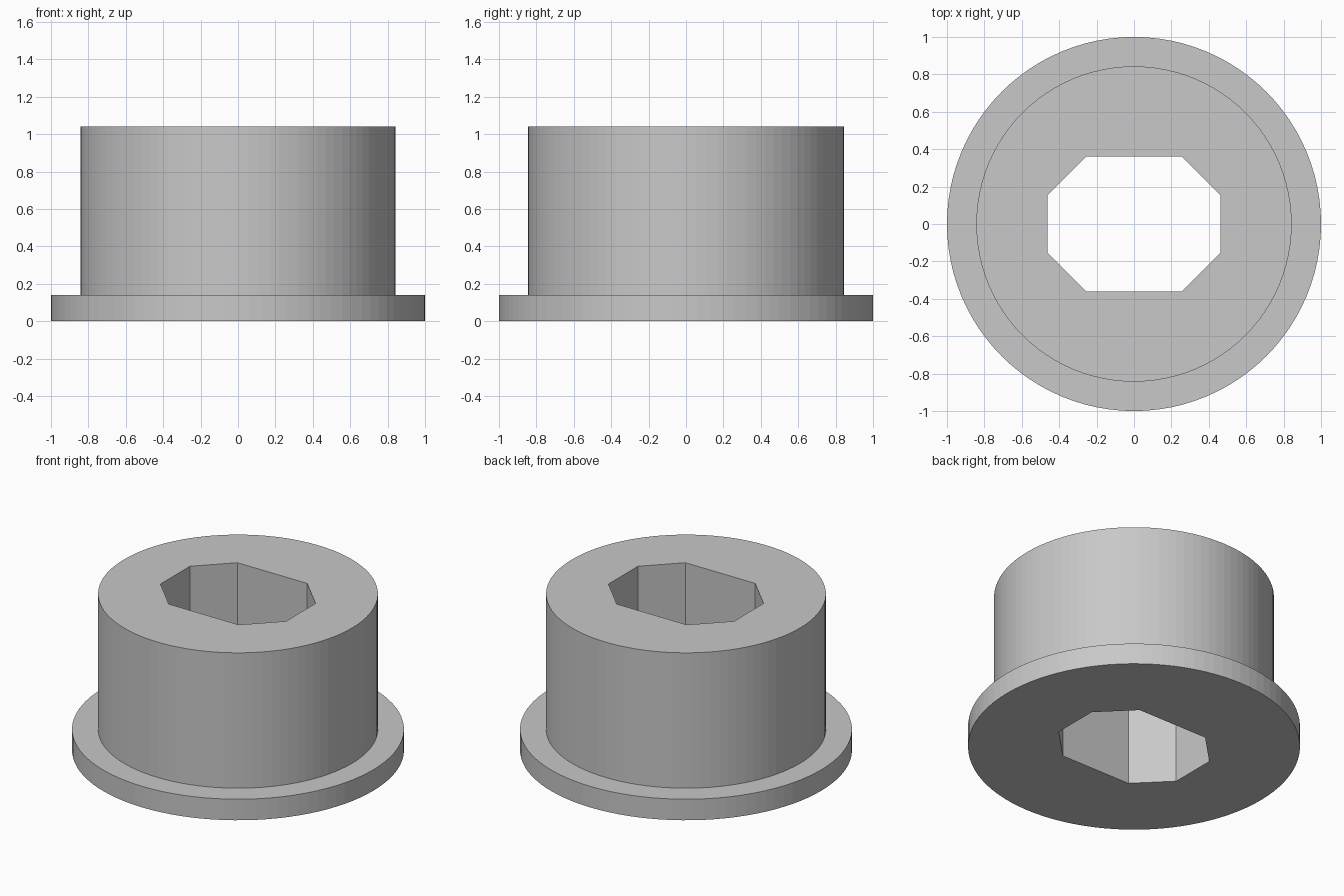
import bpy, bmesh, math

if "Cube" in bpy.data.objects:
    bpy.data.objects.remove(bpy.data.objects["Cube"])

SIDES = 96
FLANGE_R, BODY_R = 1.0, 0.843
FLANGE_TOP, HEIGHT = 0.14, 1.04

grey = bpy.data.materials.new("plain grey")
grey.diffuse_color = (0.58, 0.58, 0.58, 1)
grey.use_nodes = True
grey.node_tree.nodes["Principled BSDF"].inputs["Base Color"].default_value = grey.diffuse_color

bm = bmesh.new()


def ring(points, z):
    """Closed loop of vertices at height z."""
    return [bm.verts.new((x, y, z)) for x, y in points]


def circle(r):
    return [(r * math.cos(2 * math.pi * i / SIDES), r * math.sin(2 * math.pi * i / SIDES))
            for i in range(SIDES)]


def bridge(a, b):
    """Quads between two loops of equal length."""
    for i in range(len(a)):
        j = (i + 1) % len(a)
        bm.faces.new((a[i], a[j], b[j], b[i]))


def cap(outer, inner):
    """Flat end face with a hole."""
    edges = [bm.edges.get((loop[i - 1], loop[i]))
             for loop in (outer, inner) for i in range(len(loop))]
    bmesh.ops.triangle_fill(bm, edges=edges, use_beauty=True, normal=(0, 0, 1))


# Stepped outer wall: flange, ledge, body
outer = [ring(circle(r), z) for r, z in (
    (FLANGE_R, 0), (FLANGE_R, FLANGE_TOP), (BODY_R, FLANGE_TOP), (BODY_R, HEIGHT))]
for lower, upper in zip(outer, outer[1:]):
    bridge(lower, upper)

# Eight-sided through hole: a rectangle with 45 degree corners
corner = [(0.462, -0.155), (0.462, 0.155), (0.257, 0.36), (-0.257, 0.36)]
octagon = corner + [(-x, -y) for x, y in corner]
hole_bottom, hole_top = ring(octagon, 0), ring(octagon, HEIGHT)
bridge(hole_bottom, hole_top)

# End faces around the hole
cap(outer[0], hole_bottom)
cap(outer[-1], hole_top)

bmesh.ops.recalc_face_normals(bm, faces=bm.faces[:])
mesh = bpy.data.meshes.new("flanged_bushing")
bm.to_mesh(mesh)
bm.free()
mesh.materials.append(grey)
bushing = bpy.data.objects.new("flanged_bushing", mesh)
bpy.context.collection.objects.link(bushing)
